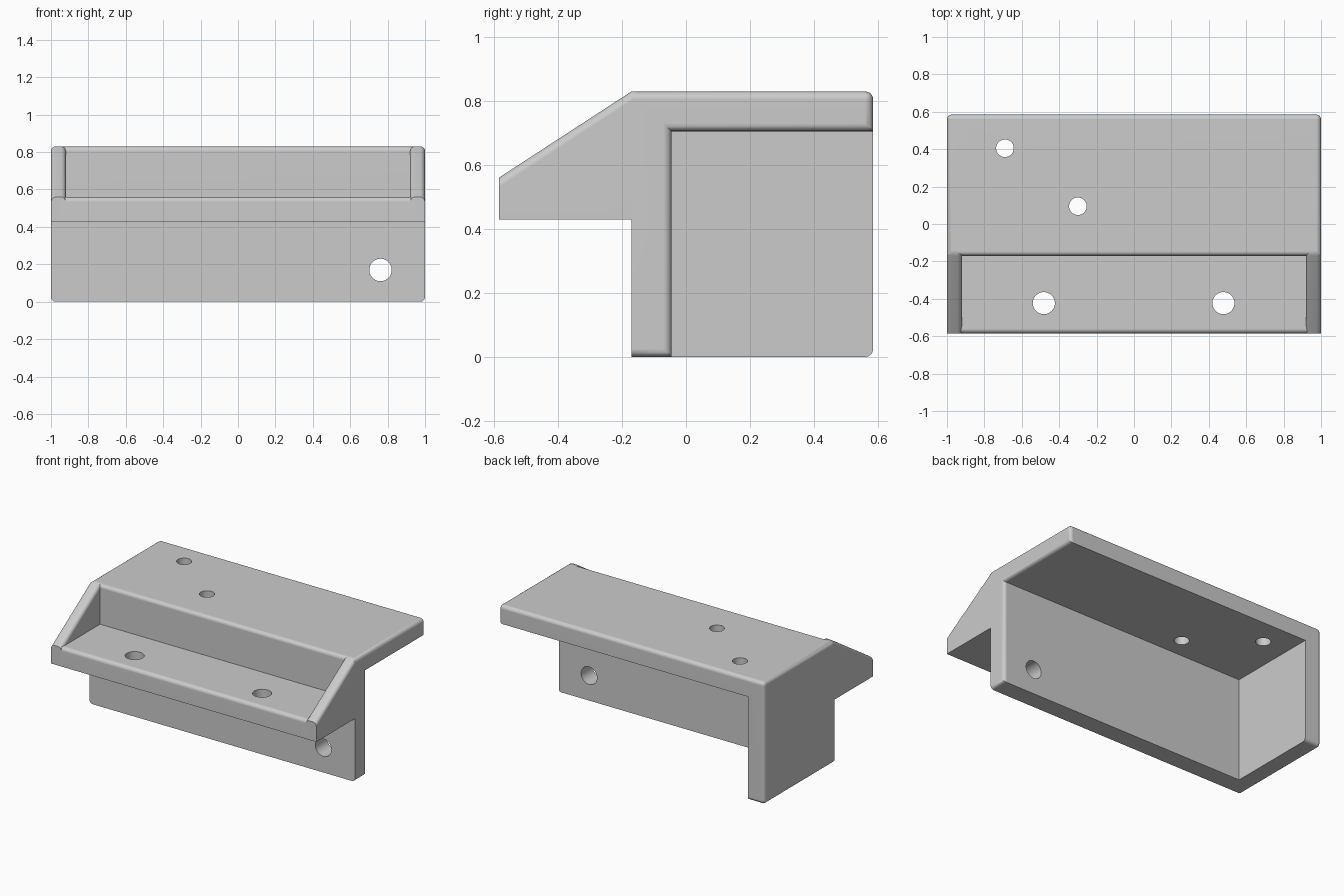
import bpy
import bmesh
from math import radians
from mathutils import Matrix, Vector

if "Cube" in bpy.data.objects:
    bpy.data.objects.remove(bpy.data.objects["Cube"], do_unlink=True)

# Main sizes
BACK, WALL, FRONT = 0.585, -0.17, -0.585
TOP, FLOOR, UNDER = 0.83, 0.56, 0.43
THICK, ROUND = 0.125, 0.025

grey = bpy.data.materials.new("plain_grey")
grey.use_nodes = True
grey.diffuse_color = (0.6, 0.6, 0.6, 1)
grey.node_tree.nodes["Principled BSDF"].inputs["Base Color"].default_value = (0.6, 0.6, 0.6, 1)


def near(a, b):
    return abs(a - b) < 0.002


def make_object(name, bm):
    bmesh.ops.recalc_face_normals(bm, faces=bm.faces[:])
    mesh = bpy.data.meshes.new(name)
    bm.to_mesh(mesh)
    bm.free()
    ob = bpy.data.objects.new(name, mesh)
    bpy.context.collection.objects.link(ob)
    mesh.materials.append(grey)
    return ob


def prism(name, profile, x0, x1):
    """Extrude a (y, z) outline along x."""
    bm = bmesh.new()
    face = bm.faces.new([bm.verts.new((x0, y, z)) for y, z in profile])
    new = bmesh.ops.extrude_face_region(bm, geom=[face])["geom"]
    moved = [v for v in new if isinstance(v, bmesh.types.BMVert)]
    bmesh.ops.translate(bm, verts=moved, vec=(x1 - x0, 0, 0))
    return make_object(name, bm)


def box(name, x0, x1, y0, y1, z0, z1):
    return prism(name, [(y0, z0), (y1, z0), (y1, z1), (y0, z1)], x0, x1)


def cut(ob, cutter):
    cutter.hide_render = True
    mod = ob.modifiers.new("cut", "BOOLEAN")
    mod.operation = "DIFFERENCE"
    mod.object = cutter
    bpy.context.view_layer.objects.active = ob
    bpy.ops.object.modifier_apply(modifier=mod.name)
    bpy.data.objects.remove(cutter, do_unlink=True)


def drill(ob, centre, radius, axis):
    bm = bmesh.new()
    turn = Matrix.Rotation(radians(90), 4, "X") if axis == "y" else Matrix()
    bmesh.ops.create_cone(bm, cap_ends=True, segments=48, radius1=radius, radius2=radius,
                          depth=0.3, matrix=Matrix.Translation(centre) @ turn)
    cut(ob, make_object("drill", bm))


def round_edges(ob, rule):
    bm = bmesh.new()
    bm.from_mesh(ob.data)
    edges = [e for e in bm.edges
             if rule((e.verts[0].co + e.verts[1].co) / 2, e.verts[1].co - e.verts[0].co)]
    bmesh.ops.bevel(bm, geom=edges, offset=ROUND, segments=4, profile=0.5,
                    affect="EDGES", clamp_overlap=True)
    bm.to_mesh(ob.data)
    bm.free()


def finish(ob):
    bpy.ops.object.select_all(action="DESELECT")
    ob.select_set(True)
    bpy.context.view_layer.objects.active = ob
    bpy.ops.object.shade_smooth_by_angle(angle=radians(35))
    ob.modifiers.new("even_shading", "WEIGHTED_NORMAL").keep_sharp = True


# Body: top plate, front wall and one end wall around an open cavity
body = box("bracket_body", -1, 1, WALL, BACK, 0, TOP)
cut(body, box("cavity", -1 + THICK, 1.2, WALL + THICK, 0.8, -0.2, TOP - THICK))


def body_rule(mid, way):
    lengthwise = abs(way.x) > 0.5
    if lengthwise:
        return near(mid.z, TOP)
    if near(mid.y, WALL):
        return False
    if near(abs(mid.x), 1):
        return True
    return near(mid.y, BACK) and near(mid.z, 0)


round_edges(body, body_rule)
for x, y in [(-0.69, 0.405), (-0.3, 0.095)]:
    drill(body, (x, y, TOP - THICK / 2), 0.047, "z")
drill(body, (0.762, WALL + THICK / 2, 0.17), 0.06, "y")
finish(body)

# Tray floor with a rounded front lip
tray = box("tray_floor", -0.95, 0.95, FRONT, WALL + 0.03, UNDER, FLOOR)
round_edges(tray, lambda mid, way: abs(way.x) > 0.5 and near(mid.y, FRONT) and near(mid.z, FLOOR))
for x in (-0.482, 0.478):
    drill(tray, (x, -0.423, 0.5), 0.059, "z")
finish(tray)

# Sloping cheeks at both ends of the tray
outline = [(FRONT, UNDER), (WALL + 0.03, UNDER), (WALL + 0.03, TOP), (WALL, TOP), (FRONT, FLOOR)]
for name, x0, x1 in [("left_cheek", 0.92, 1), ("right_cheek", -1, -0.92)]:
    cheek = prism(name, outline, x0, x1)
    round_edges(cheek, lambda mid, way: abs(way.x) < 0.01 and abs(way.y) > 0.01 and mid.z > FLOOR)
    finish(cheek)
